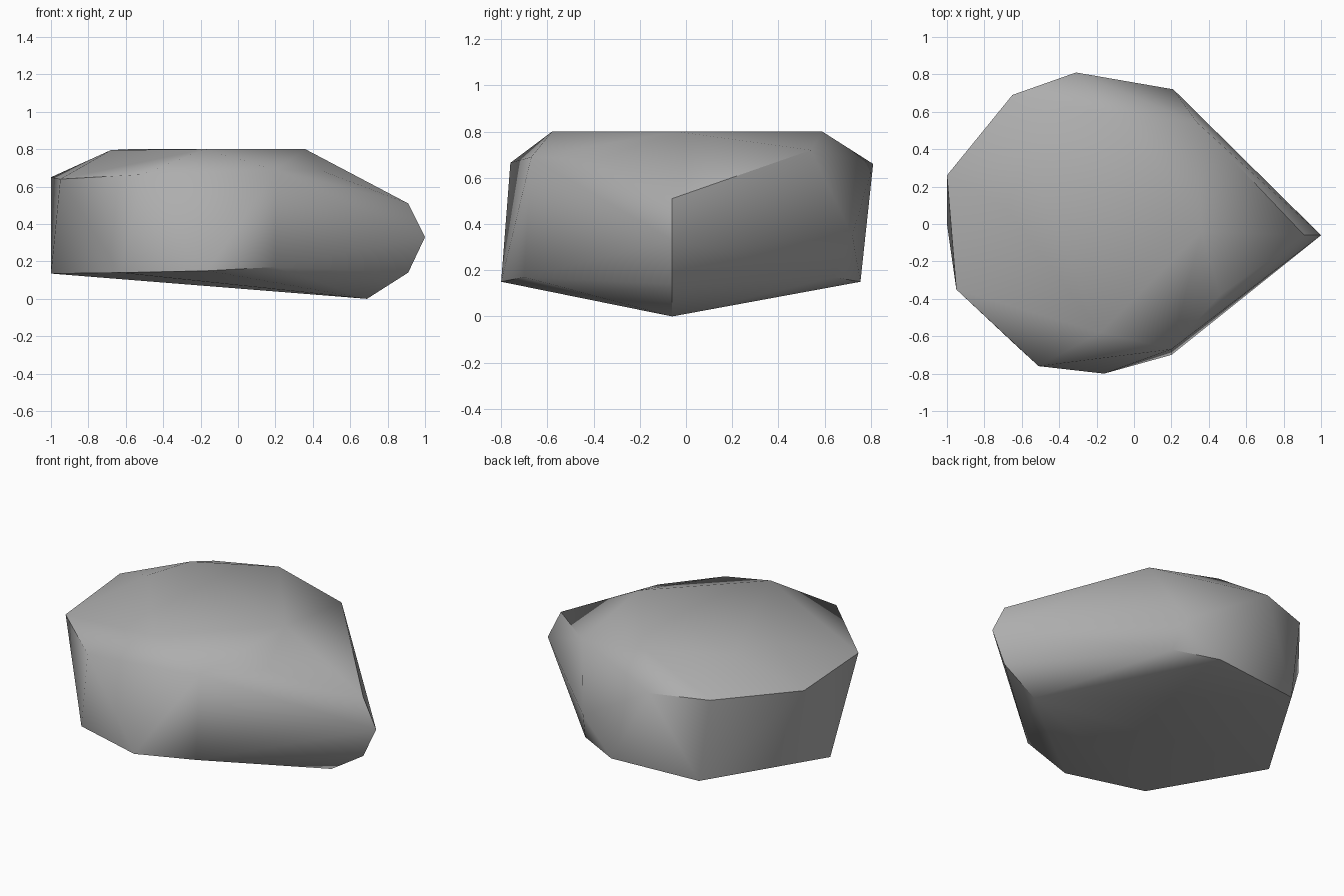
import bpy, bmesh, math

cube = bpy.data.objects.get("Cube")
if cube:
    bpy.data.objects.remove(cube, do_unlink=True)

# Rock corners, grouped by level
crown = [(-.18, -.58, .8), (.36, -.04, .8), (-.13, .59, .8), (-.58, .36, .8), (-.68, .08, .795)]
shoulder = [(-.51, -.76, .665), (.2, -.67, .69), (.46, -.38, .68), (.34, .54, .72),
            (-.31, .81, .66), (-.65, .69, .66), (-1, .26, .65), (-.95, -.35, .64)]
point = [(.91, -.06, .51), (1, -.06, .33), (.91, -.06, .14), (.21, .72, .35)]
base = [(.69, -.06, 0), (.25, .64, .17), (-.01, .755, .15), (-.58, .7, .14),
        (-1, 0, .135), (-.63, -.65, .14), (-.16, -.8, .15), (.2, -.7, .17)]

# Faceted shell wrapped around the corners
bm = bmesh.new()
for co in crown + shoulder + point + base:
    bm.verts.new(co)
hull = bmesh.ops.convex_hull(bm, input=bm.verts[:])
bmesh.ops.delete(bm, geom=[v for v in bm.verts if not v.link_faces], context='VERTS')
bmesh.ops.recalc_face_normals(bm, faces=bm.faces[:])
mesh = bpy.data.meshes.new("rock")
bm.to_mesh(mesh)
bm.free()
rock = bpy.data.objects.new("rock", mesh)
bpy.context.collection.objects.link(rock)

# Plain grey stone
stone = bpy.data.materials.new("stone_grey")
stone.use_nodes = True
grey = (.42, .42, .42, 1)
stone.diffuse_color = grey
stone.node_tree.nodes["Principled BSDF"].inputs["Base Color"].default_value = grey
mesh.materials.append(stone)

# Soft shading with crisp ridges
bpy.ops.object.select_all(action='DESELECT')
rock.select_set(True)
bpy.context.view_layer.objects.active = rock
bpy.ops.object.shade_smooth_by_angle(angle=math.radians(40))
